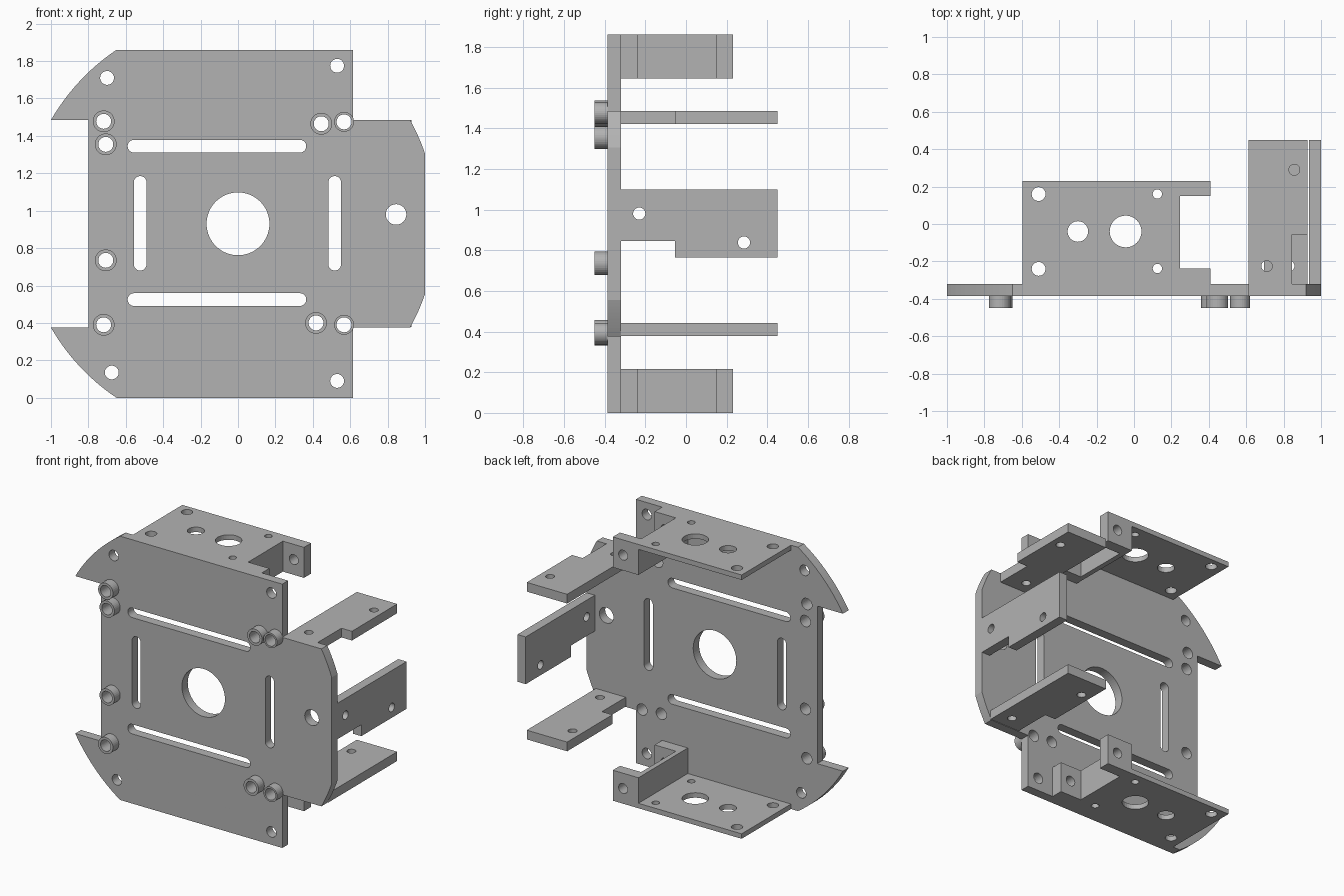
import bpy
from math import cos, sin, pi, atan2, hypot
from mathutils import Matrix

if "Cube" in bpy.data.objects:
    bpy.data.objects.remove(bpy.data.objects["Cube"], do_unlink=True)

grey = bpy.data.materials.new("plain_grey")
grey.use_nodes = True
colour = (0.45, 0.45, 0.45, 1)
grey.diffuse_color = colour
grey.node_tree.nodes["Principled BSDF"].inputs["Base Color"].default_value = colour

# Drawing planes: flat profile coordinates to model axes
TOP = Matrix.Identity(4)
FRONT = Matrix(((1, 0, 0, 0), (0, 0, -1, 0), (0, 1, 0, 0), (0, 0, 0, 1)))
SIDE = Matrix(((0, 0, 1, 0), (1, 0, 0, 0), (0, 1, 0, 0), (0, 0, 0, 1)))
NORMAL = {"TOP": (TOP, 2), "FRONT": (FRONT, 1), "SIDE": (SIDE, 0)}


def circle(u, v, r, n=32):
    return [(u + r * cos(2 * pi * i / n), v + r * sin(2 * pi * i / n)) for i in range(n)]


def rect(u0, u1, v0, v1):
    return [(u0, v0), (u1, v0), (u1, v1), (u0, v1)]


def slot(u0, u1, v0, v1, n=10):
    """Rounded slot filling the given rectangle."""
    r = min(u1 - u0, v1 - v0) / 2
    pts = []
    corners = [(u1 - r, v1 - r), (u0 + r, v1 - r), (u0 + r, v0 + r), (u1 - r, v0 + r)]
    for k, (u, v) in enumerate(corners):
        for i in range(n):
            a = pi / 2 * (k + (i + 0.5) / n)
            pts.append((u + r * cos(a), v + r * sin(a)))
    return pts


def arc(p, q, centre, n=12):
    """Points from p to q along a circle about the centre."""
    (a, ra), (b, rb) = [(atan2(v - centre[1], u - centre[0]), hypot(u - centre[0], v - centre[1]))
                        for u, v in (p, q)]
    out = []
    for i in range(n + 1):
        t = i / n
        ang, r = a + (b - a) * t, ra + (rb - ra) * t
        out.append((centre[0] + r * cos(ang), centre[1] + r * sin(ang)))
    return out


def slab(name, plane, low, high, outline, holes=()):
    """Flat outline with holes, extruded between two depths."""
    matrix, axis = NORMAL[plane]
    curve = bpy.data.curves.new(name, "CURVE")
    curve.dimensions = "2D"
    curve.fill_mode = "BOTH"
    curve.extrude = (high - low) / 2
    for loop in [outline, *holes]:
        spline = curve.splines.new("POLY")
        spline.points.add(len(loop) - 1)
        for point, (u, v) in zip(spline.points, loop):
            point.co = (u, v, 0, 1)
        spline.use_cyclic_u = True
        spline.use_smooth = False
    helper = bpy.data.objects.new(name + "_profile", curve)
    bpy.context.scene.collection.objects.link(helper)
    mesh = bpy.data.meshes.new_from_object(
        helper.evaluated_get(bpy.context.evaluated_depsgraph_get()))
    bpy.data.objects.remove(helper, do_unlink=True)
    mesh.transform(matrix)
    shift = [0, 0, 0]
    shift[axis] = (low + high) / 2
    mesh.transform(Matrix.Translation(shift))
    mesh.materials.clear()
    mesh.materials.append(grey)
    obj = bpy.data.objects.new(name, mesh)
    bpy.context.scene.collection.objects.link(obj)
    return obj


# Main plate: upper half of the outline, then mirrored about mid height
MID = 0.93
PLATE_FRONT, PLATE_BACK = -0.385, -0.32
upper = [(1, 1.305), *arc((1, 1.305), (0.92, 1.485), (0, MID))[1:],
         (0.615, 1.485), (0.615, 1.86),
         *arc((-0.65, 1.86), (-1, 1.485), (0, MID)), (-0.8, 1.485)]
outline = upper + [(x, 2 * MID - z) for x, z in reversed(upper)]

# Standoff tubes: centre and outer radius
tubes = [(-0.718, 1.478, 0.058), (-0.707, 1.355, 0.058), (-0.707, 0.735, 0.058),
         (-0.718, 0.39, 0.058), (0.445, 1.465, 0.058), (0.567, 1.475, 0.053),
         (0.417, 0.4, 0.058), (0.567, 0.39, 0.053)]
BORE = 0.04

holes = [circle(0, MID, 0.168, 64), circle(0.845, 0.98, 0.055)]
holes += [circle(x, z, 0.037) for x, z in
          [(-0.7, 1.71), (0.53, 1.775), (0.53, 0.09), (-0.675, 0.135)]]
holes += [circle(x, z, BORE) for x, z, r in tubes]
holes += [slot(-0.59, 0.365, z - 0.034, z + 0.034) for z in (1.345, 0.525)]
holes += [slot(x - 0.034, x + 0.034, 0.68, 1.185) for x in (-0.523, 0.517)]
slab("main_plate", "FRONT", PLATE_FRONT, PLATE_BACK, outline, holes)

for i, (x, z, r) in enumerate(tubes):
    slab(f"standoff_tube_{i + 1}", "FRONT", -0.45, PLATE_FRONT,
         circle(x, z, r), [circle(x, z, BORE)])

# Upper and lower brackets: shelf, upright wall and two drilled ears
THIN, DEEP, BACK = 0.035, 0.215, 0.23
WALL = 0.245
shelf_holes = [circle(x, y, r) for x, y, r in
               [(-0.51, 0.16, 0.037), (-0.51, -0.24, 0.037), (-0.3, -0.04, 0.055),
                (-0.045, -0.04, 0.085), (0.125, 0.16, 0.025), (0.125, -0.238, 0.025)]]
for side, z0, z1, shelf in (("lower", 0, DEEP, 0),
                            ("upper", 1.86 - DEEP, 1.86, 1.86 - THIN)):
    slab(side + "_bracket_shelf", "TOP", shelf, shelf + THIN,
         rect(-0.595, WALL - THIN, PLATE_BACK, BACK), shelf_holes)
    slab(side + "_bracket_wall", "SIDE", WALL - THIN, WALL,
         rect(PLATE_BACK, BACK, z0, z1))
    for end, y0, y1 in (("front", PLATE_BACK, -0.237), ("back", 0.15, BACK)):
        slab(f"{side}_bracket_{end}_ear", "FRONT", y0, y1, rect(WALL, 0.41, z0, z1),
             [circle(0.33, (z0 + z1) / 2, 0.035)])

# Notched arms reaching back from the narrow end of the plate
REACH, STEP = 0.45, -0.055
arm = [(0.612, PLATE_BACK), (0.845, PLATE_BACK), (0.845, STEP),
       (0.927, STEP), (0.927, REACH), (0.612, REACH)]
arm_holes = [circle(0.71, -0.225, 0.029), circle(0.857, 0.29, 0.029)]


def flip(loop):
    return [(0.612 + 0.927 - x, y) for x, y in loop]


slab("upper_arm", "TOP", 1.42, 1.485, arm, arm_holes)
slab("lower_arm", "TOP", 0.378, 0.443, flip(arm), [flip(h) for h in arm_holes])
slab("side_arm", "SIDE", 0.935, 1.0,
     [(PLATE_BACK, 0.845), (STEP, 0.845), (STEP, 0.765), (REACH, 0.765),
      (REACH, 1.098), (PLATE_BACK, 1.098)],
     [circle(-0.23, 0.98, 0.03), circle(0.285, 0.838, 0.03)])
